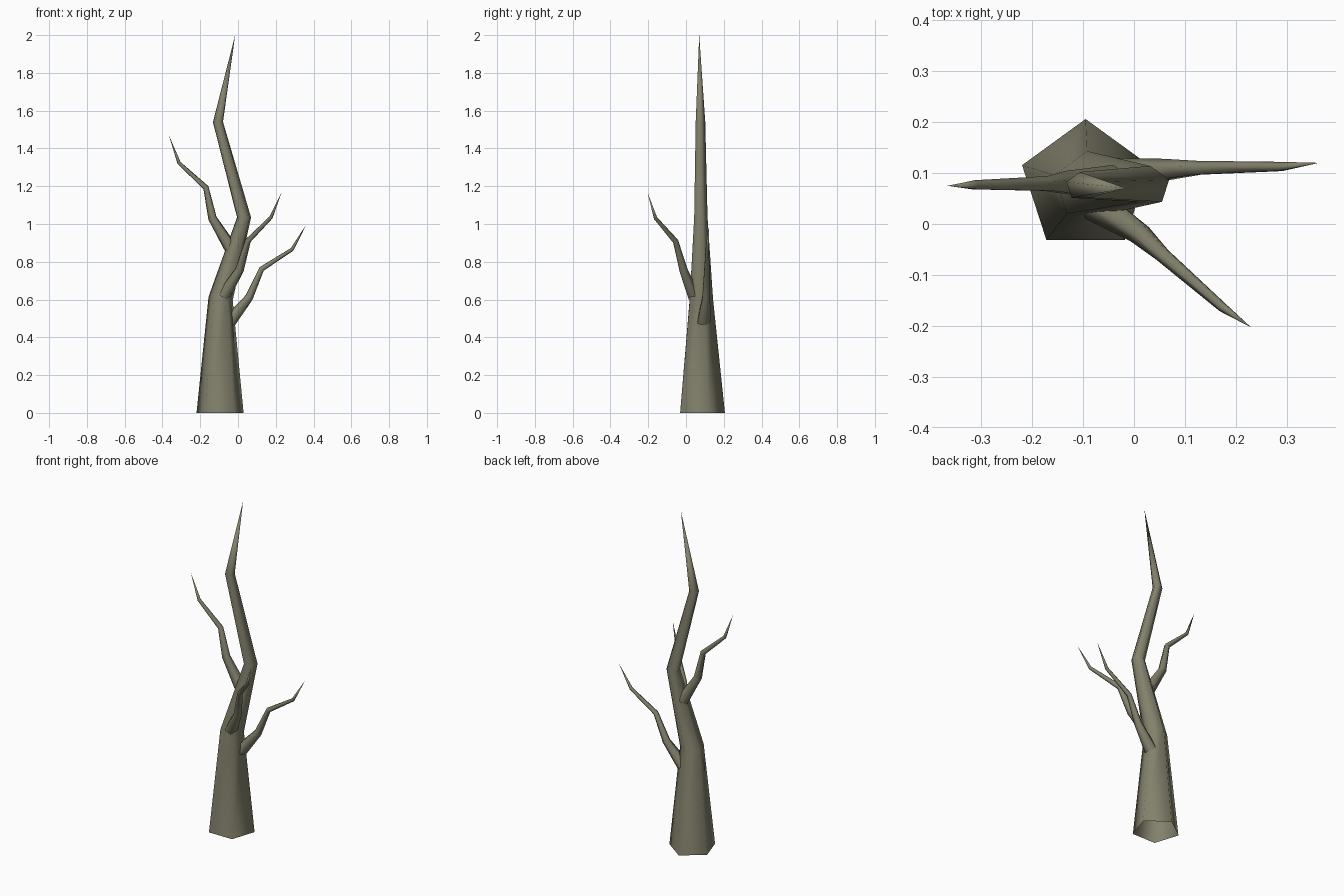
import bpy, bmesh, math
from mathutils import Vector

if "Cube" in bpy.data.objects:
    bpy.data.objects.remove(bpy.data.objects["Cube"])

bark = bpy.data.materials.new("grey brown bark")
bark.diffuse_color = (0.225, 0.22, 0.15, 1)
bark.use_nodes = True
bark.node_tree.nodes["Principled BSDF"].inputs["Base Color"].default_value = bark.diffuse_color

SIDES = 5


def limb(name, path, flat_start=False):
    """Open five-sided tapering tube through (x, y, z, radius), ending in a point."""
    pts = [Vector(p[:3]) for p in path]
    bm = bmesh.new()
    rings = []
    for i in range(len(path) - 1):
        d = (pts[i + 1] - pts[i]).normalized()
        if i > 0:
            d = (d + (pts[i] - pts[i - 1]).normalized()).normalized()
        if i == 0 and flat_start:
            d = Vector((0, 0, 1))
        q = Vector((0, 0, 1)).rotation_difference(d)
        ring = []
        for k in range(SIDES):
            a = math.pi / 2 + math.tau * k / SIDES
            ring.append(bm.verts.new(
                pts[i] + q @ Vector((math.cos(a), math.sin(a), 0)) * path[i][3]))
        rings.append(ring)
    for lo, hi in zip(rings, rings[1:]):
        for k in range(SIDES):
            n = (k + 1) % SIDES
            bm.faces.new((lo[k], lo[n], hi[n], hi[k]))
    tip = bm.verts.new(pts[-1])
    for k in range(SIDES):
        bm.faces.new((rings[-1][k], rings[-1][(k + 1) % SIDES], tip))
    for f in bm.faces:
        f.smooth = True
    me = bpy.data.meshes.new(name)
    bm.to_mesh(me)
    bm.free()
    me.materials.append(bark)
    ob = bpy.data.objects.new(name, me)
    bpy.context.collection.objects.link(ob)
    return ob


# Trunk, open at the ground
limb("trunk", [(-0.095, 0.075, 0, 0.131), (-0.092, 0.075, 0.605, 0.068),
               (0.032, 0.075, 1.035, 0.039), (-0.106, 0.074, 1.54, 0.028),
               (-0.015, 0.07, 2.0, 0)], True)

# Branches
limb("left_branch", [(-0.04, 0.08, 0.875, 0.036), (-0.135, 0.08, 1.03, 0.024),
                     (-0.17, 0.078, 1.193, 0.016), (-0.312, 0.076, 1.323, 0.010),
                     (-0.366, 0.075, 1.47, 0)])
limb("right_branch", [(-0.045, 0.092, 0.485, 0.038), (0.058, 0.105, 0.61, 0.023),
                      (0.125, 0.109, 0.762, 0.015), (0.287, 0.112, 0.866, 0.010),
                      (0.363, 0.12, 1.0, 0)])
limb("front_branch", [(-0.075, 0.04, 0.62, 0.036), (0.008, -0.015, 0.755, 0.024),
                      (0.053, -0.057, 0.91, 0.016), (0.174, -0.163, 1.033, 0.010),
                      (0.23, -0.203, 1.165, 0)])
